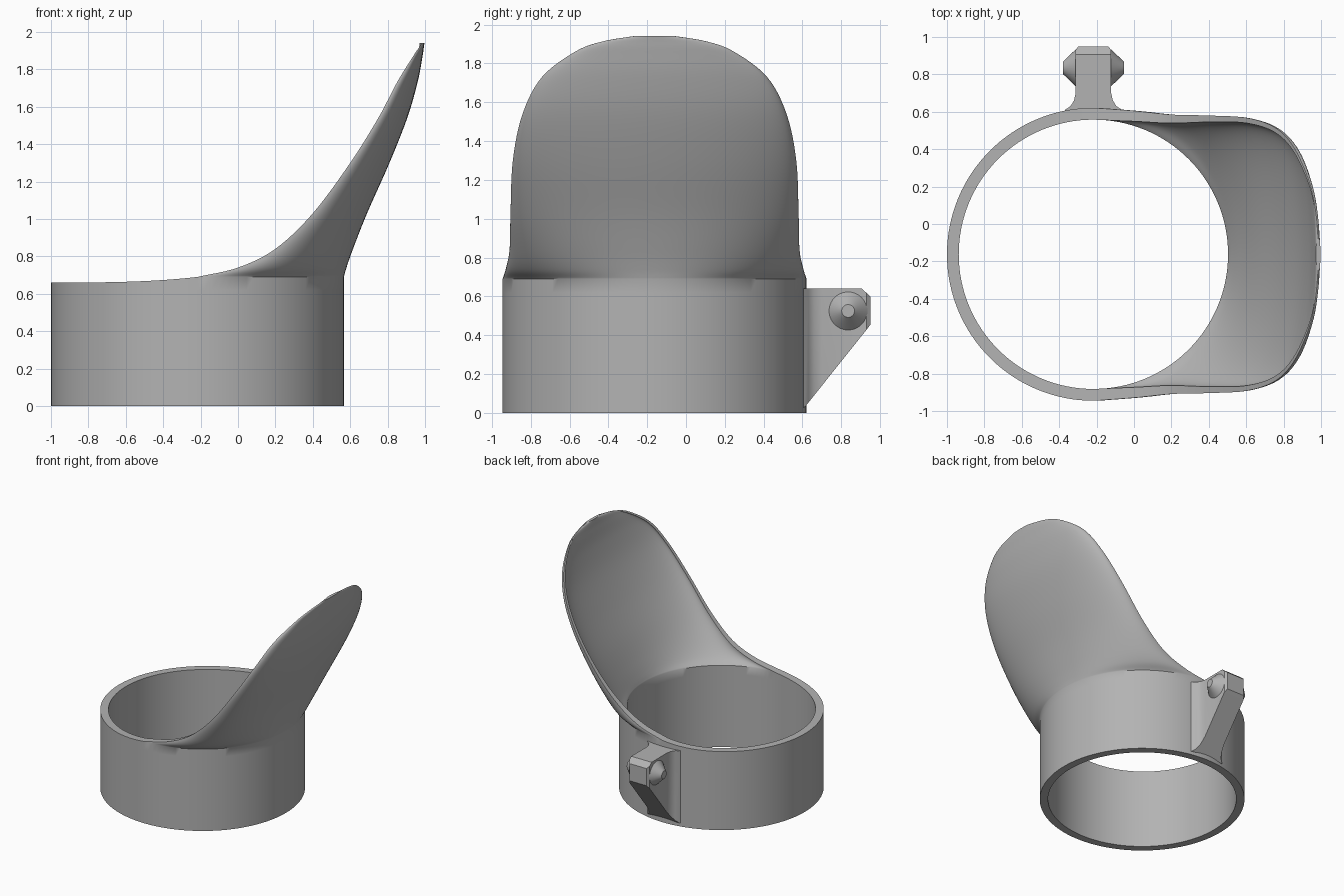
import bpy, bmesh, math
from mathutils import Vector

cube = bpy.data.objects.get("Cube")
if cube:
    bpy.data.objects.remove(cube, do_unlink=True)

CX, CY, R = -0.217, -0.162, 0.783

grey = bpy.data.materials.new("plain grey")
grey.use_nodes = True
grey.diffuse_color = (0.45, 0.45, 0.45, 1)
grey.node_tree.nodes["Principled BSDF"].inputs["Base Color"].default_value = (0.45, 0.45, 0.45, 1)


def finish(bm, name, angle):
    bmesh.ops.recalc_face_normals(bm, faces=bm.faces[:])
    mesh = bpy.data.meshes.new(name)
    bm.to_mesh(mesh)
    bm.free()
    mesh.materials.append(grey)
    obj = bpy.data.objects.new(name, mesh)
    bpy.context.collection.objects.link(obj)
    bpy.ops.object.select_all(action='DESELECT')
    obj.select_set(True)
    bpy.context.view_layer.objects.active = obj
    bpy.ops.object.shade_smooth_by_angle(angle=math.radians(angle))
    return obj


def smooth(points, steps):
    """Catmull-Rom curve through the points."""
    pts = [Vector(p) for p in points]
    pts = [2 * pts[0] - pts[1]] + pts + [2 * pts[-1] - pts[-2]]
    out = []
    for a, b, c, d in zip(pts, pts[1:], pts[2:], pts[3:]):
        for k in range(steps):
            t = k / steps
            out.append(0.5 * (2 * b + (c - a) * t + (2 * a - 5 * b + 4 * c - d) * t * t
                              + (3 * b - a - 3 * c + d) * t ** 3))
    return out + [pts[-2]]


# Collar with flared scoop: rim x, half width, height, back x
RIM = [(CX, R, 0.69, 0.566), (0, 0.767, 0.74, 0.58), (0.2, 0.747, 0.84, 0.615),
       (0.4, 0.742, 1.03, 0.69), (0.6, 0.73, 1.30, 0.81), (0.75, 0.68, 1.54, 0.905),
       (0.85, 0.58, 1.73, 0.96), (0.93, 0.41, 1.86, 0.985), (0.965, 0.27, 1.913, 0.993),
       (0.986, 0.1, 1.942, 0.997)]
HALF = 64
bm = bmesh.new()
cache, inner = {}, {}


def shell_vert(cx, a, w, z, phi):
    t = 0.025 + 0.038 * math.exp(-4 * max(0, z - 0.69))
    c, s = math.cos(phi), math.sin(phi)
    co = Vector((cx + a * c, CY + w * s, z))
    key = tuple(round(q, 4) for q in co)
    if key not in cache:
        cache[key] = bm.verts.new(co)
        inner[cache[key]] = bm.verts.new(co - Vector((t * c, t * s, 0)))
    return cache[key]


def skin(rows):
    for low, high in zip(rows, rows[1:]):
        for i in range(HALF):
            bm.faces.new((low[i], low[i + 1], high[i + 1], high[i]))


angles = [math.pi * (i / HALF - 0.5) for i in range(HALF + 1)]
rows = [[shell_vert(CX, R, R, z, p) for p in angles] for z in (0, 0.62)]
rows += [[shell_vert(x, xb - x, w, z, p) for p in angles] for x, w, z, xb in smooth(RIM, 6)]
skin(rows)


def low_rim(phi):
    return 0.66 + 0.03 * (1 + math.cos(phi)) ** 3


rear = [p + math.pi for p in angles]
skin([[shell_vert(CX, R, R, z, p) for p in rear] for z in (0, 0.62)]
     + [[shell_vert(CX, R, R, low_rim(p), p) for p in rear]])

# Inner skin and the strip that closes the rim
outer_faces = bm.faces[:]
border = [e for e in bm.edges if e.is_boundary]
for f in outer_faces:
    bm.faces.new([inner[v] for v in reversed(f.verts)])
for e in border:
    a, b = e.verts
    bm.faces.new((a, b, inner[b], inner[a]))
finish(bm, "collar_with_scoop", 40)

# Bracket: slices along y with half width, bottom and top
bm = bmesh.new()
slices = [(0.58, 0.17, 0.02, 0.64), (0.612, 0.15, 0.03, 0.64), (0.63, 0.123, 0.052, 0.64),
          (0.66, 0.104, 0.09, 0.64), (0.70, 0.095, 0.14, 0.64), (0.905, 0.095, 0.397, 0.64),
          (0.93, 0.095, 0.428, 0.618), (0.95, 0.08, 0.455, 0.6)]
loops = [[bm.verts.new((CX + sx * h, y, z)) for sx, z in ((-1, lo), (1, lo), (1, hi), (-1, hi))]
         for y, h, lo, hi in slices]
for a, b in zip(loops, loops[1:]):
    for i in range(4):
        j = (i + 1) % 4
        bm.faces.new((a[i], a[j], b[j], b[i]))
bm.faces.new(loops[0])
bm.faces.new(loops[-1])
finish(bm, "bracket", 25)

# Tapered knobs on both sides of the bracket
for side, name in ((-1, "right_knob"), (1, "left_knob")):
    bm = bmesh.new()
    bmesh.ops.create_cone(bm, cap_ends=True, segments=40, radius1=0.1, radius2=0.033, depth=0.07)
    knob = finish(bm, name, 30)
    knob.rotation_euler = (0, side * math.pi / 2, 0)
    knob.location = (CX + side * 0.128, 0.835, 0.525)
